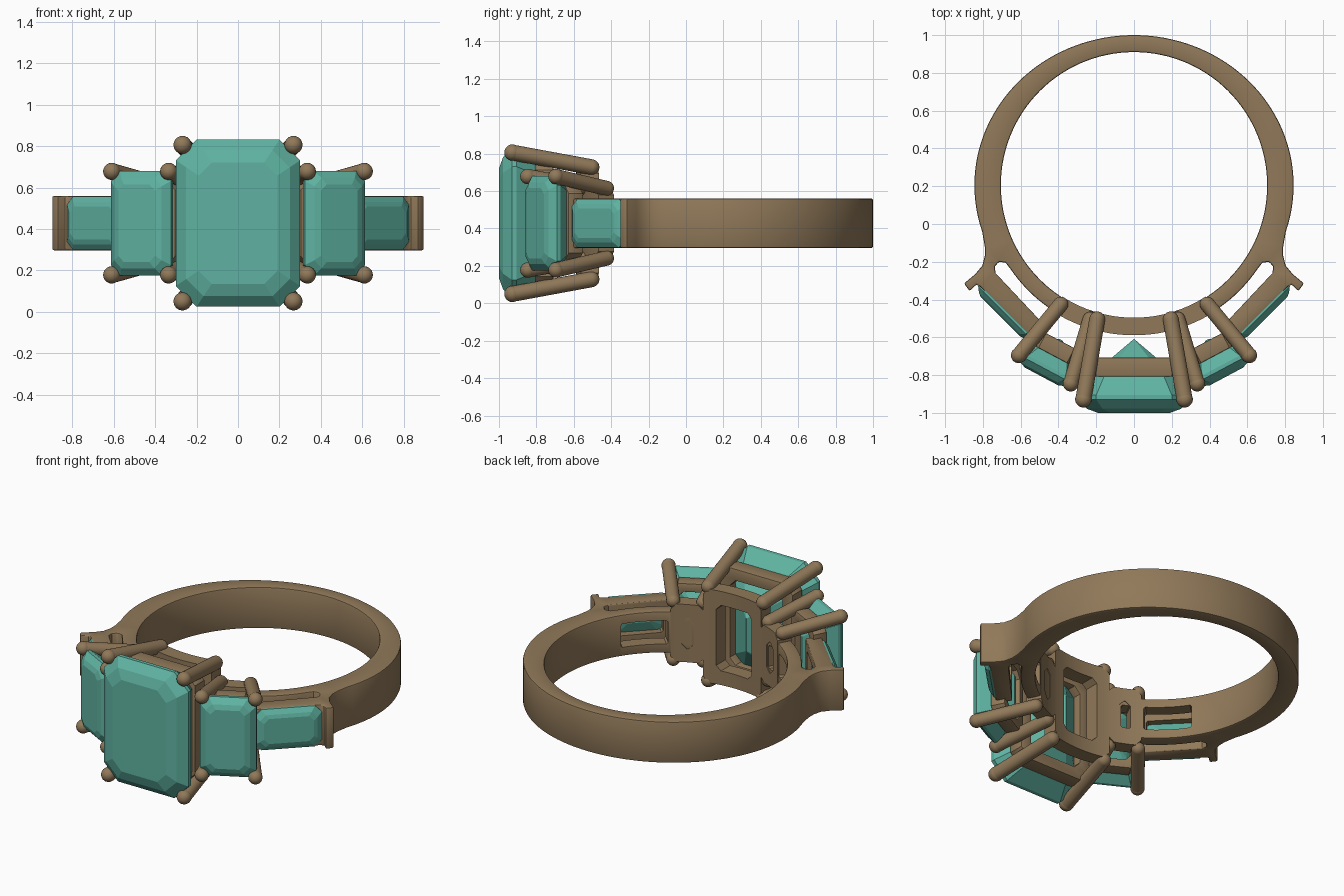
import bpy, bmesh
from math import sin, cos, pi, radians
from mathutils import Matrix, Vector

if "Cube" in bpy.data.objects:
    bpy.data.objects.remove(bpy.data.objects["Cube"])

MID = 0.428          # height of the ring's mid plane
RING = (0, 0.205)    # centre of the finger hole
R_IN, R_OUT = 0.705, 0.79


def material(name, rgb):
    m = bpy.data.materials.new(name)
    m.use_nodes = True
    m.diffuse_color = (*rgb, 1)
    b = m.node_tree.nodes["Principled BSDF"]
    b.inputs["Base Color"].default_value = (*rgb, 1)
    b.inputs["Roughness"].default_value = 0.5
    return m


GOLD = material("antique gold", (0.28, 0.19, 0.1))
TEAL = material("teal gem", (0.115, 0.45, 0.36))
metal = []


def make(name, bm, mat=None):
    bmesh.ops.recalc_face_normals(bm, faces=bm.faces)
    me = bpy.data.meshes.new(name)
    bm.to_mesh(me)
    bm.free()
    ob = bpy.data.objects.new(name, me)
    bpy.context.scene.collection.objects.link(ob)
    if mat:
        me.materials.append(mat)
    return ob


def arc(r, a0, a1, n, ry=None, c=RING):
    angles = [radians(a0 + (a1 - a0) * i / n) for i in range(n + 1)]
    return [(c[0] + r * cos(a), c[1] + (ry or r) * sin(a)) for a in angles]


def rect(w, h, c):
    # rectangle of half sizes w, h with cut corners
    q = [(w, h - c), (w - c, h)]
    top = q + [(-x, y) for x, y in reversed(q)]
    return top + [(-x, -y) for x, y in top]


def extrude(name, loops, z0, z1, matrix=Matrix()):
    # solid from flat outlines; inner loops become holes
    bm = bmesh.new()
    for pts in loops:
        vs = [bm.verts.new((x, y, z0)) for x, y in pts]
        for i, v in enumerate(vs):
            bm.edges.new((vs[i - 1], v))
    bmesh.ops.triangle_fill(bm, edges=bm.edges[:], use_beauty=True)
    ext = bmesh.ops.extrude_face_region(bm, geom=bm.faces[:])["geom"]
    moved = [v for v in ext if isinstance(v, bmesh.types.BMVert)]
    bmesh.ops.translate(bm, verts=moved, vec=(0, 0, z1 - z0))
    bm.transform(matrix)
    return make(name, bm)


def apply(ob):
    bpy.context.view_layer.update()
    deps = bpy.context.evaluated_depsgraph_get()
    me = bpy.data.meshes.new_from_object(ob.evaluated_get(deps))
    ob.modifiers.clear()
    ob.data = me


def soften(ob, width):
    m = ob.modifiers.new("soft_edges", 'BEVEL')
    m.width, m.segments, m.angle_limit = width, 2, radians(50)
    apply(ob)


def combine(ob, tool, op):
    m = ob.modifiers.new("shape", 'BOOLEAN')
    m.object, m.operation, m.solver = tool, op, 'EXACT'
    apply(ob)
    bpy.data.objects.remove(tool)


def gold(ob):
    ob.data.materials.clear()
    ob.data.materials.append(GOLD)
    metal.append(ob)


def seat(x, y, deg):
    # local x runs along the stone, local y is up, local z points outward
    return (Matrix.Translation((x, y, MID)) @ Matrix.Rotation(radians(deg), 4, 'Z')
            @ Matrix.Rotation(pi / 2, 4, 'X'))


def gem(name, w, h, c, levels, matrix):
    # step-cut stone: cut-corner rings at (outward position, inset)
    bm = bmesh.new()
    rings = []
    for z, inset in levels:
        pts = rect(w - inset, h - inset, c * (w - inset) / w)
        rings.append([bm.verts.new((x, y, z)) for x, y in pts])
    for a, b in zip(rings, rings[1:]):
        for i in range(8):
            bm.faces.new((a[i - 1], a[i], b[i], b[i - 1]))
    bm.faces.new(rings[0])
    bm.faces.new(rings[-1])
    bm.transform(matrix)
    make(name, bm, TEAL)


def prong(name, tip, base, r):
    bm = bmesh.new()
    tip, base = Vector(tip), Vector(base)
    d = tip - base
    turn = d.to_track_quat('Z', 'Y').to_matrix().to_4x4()
    bmesh.ops.create_cone(bm, segments=24, radius1=r, radius2=r, depth=d.length,
                          cap_ends=True,
                          matrix=Matrix.Translation((tip + base) / 2) @ turn)
    for p, k in ((tip, 1.04), (base, 1)):
        bmesh.ops.create_uvsphere(bm, u_segments=24, v_segments=12, radius=r * k,
                                  matrix=Matrix.Translation(p) @ turn)
    gold(make(name, bm))


# Shank: band, flared shoulders, end tabs, outer rails and inner gallery hoop
half = arc(0.845, 90, -18, 40, ry=0.795)
half += [(0.79, -0.12), (0.79, -0.17), (0.803, -0.22), (0.84, -0.265), (0.9, -0.315),
         (0.87, -0.355), (0.835, -0.32), (0.81, -0.335), (0.53, -0.615), (0.465, -0.545),
         (0.733, -0.26), (0.737, -0.225), (0.715, -0.2), (0.68, -0.205)]
half += arc(R_OUT, -34, -90, 24)
outline = half + [(-x, y) for x, y in reversed(half[1:-1])]
shank = extrude("shank", [outline, arc(R_IN, 0, 357, 119)], 0.296, 0.56)
soften(shank, 0.009)
combine(shank, extrude("cutter", [rect(0.125, 0.21, 0.03)], -0.1, 0.2,
                       seat(0, -0.55, 0)), 'DIFFERENCE')
for s in (1, -1):
    combine(shank, extrude("cutter", [rect(0.14, 0.075, 0.01)], -0.3, 0.1,
                           seat(s * 0.65, -0.44, s * 45)), 'DIFFERENCE')
    combine(shank, extrude("cutter", [rect(0.035, 0.075, 0.01)], -0.1, 0.1,
                           seat(s * 0.33, -0.48, s * 26)), 'DIFFERENCE')
gold(shank)


def base_plate(name, w, h, hole_w, hole_h, matrix):
    # tall frame that follows the curve of the finger hole
    ob = extrude(name, [rect(w, h, 0.035), rect(hole_w, hole_h, 0.03)], -0.2, 0.2, matrix)
    band = extrude("cutter", [arc(R_OUT + 0.004, 0, 357, 119),
                              arc(R_IN - 0.004, 0, 357, 119)], 0, 1)
    combine(ob, band, 'INTERSECT')
    gold(ob)


def gallery(name, w, h, wall, depth, matrix):
    # open frame carrying a stone
    ob = extrude(name, [rect(w, h, 0.06), rect(w - wall, h - wall, 0.04)],
                 -depth / 2, depth / 2, matrix)
    soften(ob, 0.006)
    gold(ob)


# Centre setting
base_plate("centre_base_plate", 0.205, 0.3, 0.125, 0.21, seat(0, -0.54, 0))
gallery("centre_gallery", 0.26, 0.345, 0.075, 0.1, seat(0, -0.758, 0))
gem("centre_stone", 0.3, 0.403, 0.1,
    [(0.242, 0.11), (0.22, 0.05), (0.172, 0), (0.148, 0),
     (0.052, 0.06), (-0.048, 0.18), (-0.148, 0.298)], seat(0, -0.758, 0))

# Side settings, baguettes and prongs, mirrored
for s, side in ((1, "left"), (-1, "right")):
    base_plate(side + "_base_plate", 0.1, 0.185, 0.035, 0.1,
               seat(s * 0.31, -0.47, s * 26))
    spot = seat(s * 0.41, -0.657, s * 28)
    gallery(side + "_gallery", 0.145, 0.22, 0.055, 0.088, spot)
    gem(side + "_side_stone", 0.165, 0.253, 0.05,
        [(0.17, 0.065), (0.158, 0.035), (0.125, 0), (0.105, 0),
         (0.045, 0.04), (-0.01, 0.1), (-0.05, 0.155)], spot)
    gem(side + "_baguette", 0.198, 0.13, 0.04,
        [(0.03, 0.05), (0.022, 0.028), (0, 0), (-0.02, 0),
         (-0.06, 0.05), (-0.09, 0.12)], seat(s * 0.685, -0.47, s * 45))
    for v, end in ((1, "upper"), (-1, "lower")):
        tag = side + "_" + end
        prong(tag + "_centre_prong", (s * 0.268, -0.928, MID + v * 0.378),
              (s * 0.195, -0.505, MID + v * 0.3), 0.042)
        prong(tag + "_inner_prong", (s * 0.335, -0.845, MID + v * 0.25),
              (s * 0.232, -0.505, MID + v * 0.187), 0.04)
        prong(tag + "_outer_prong", (s * 0.61, -0.695, MID + v * 0.25),
              (s * 0.388, -0.425, MID + v * 0.187), 0.04)

# Smooth the metal, keeping crisp edges
bpy.ops.object.select_all(action='DESELECT')
for ob in metal:
    ob.select_set(True)
bpy.context.view_layer.objects.active = shank
bpy.ops.object.shade_smooth_by_angle(angle=radians(35))
